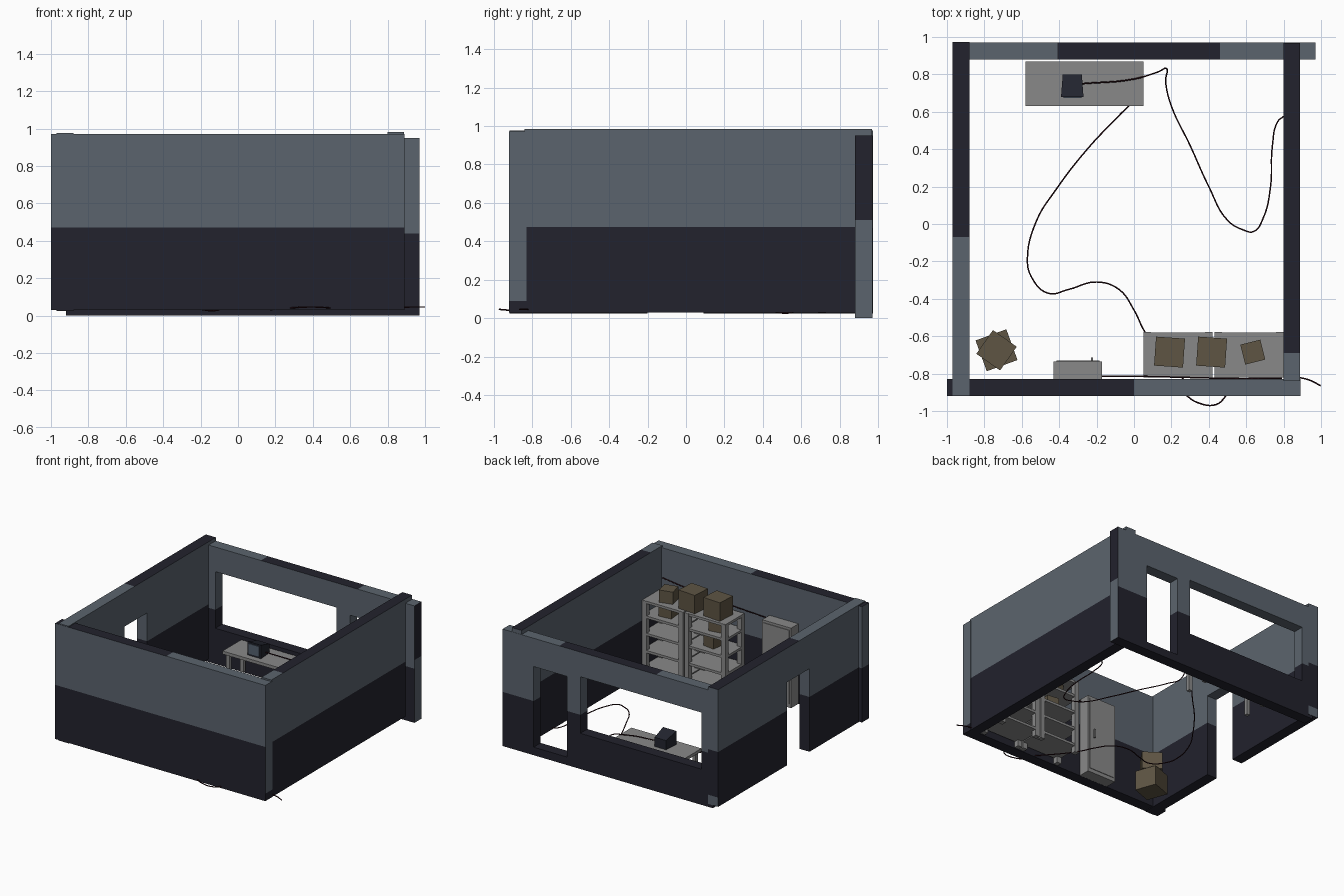
import bpy
import bmesh
import math
from mathutils import Matrix, Vector

cube = bpy.data.objects.get("Cube")
if cube:
    bpy.data.objects.remove(cube, do_unlink=True)


def material(name, rgb):
    m = bpy.data.materials.new(name)
    m.use_nodes = True
    m.diffuse_color = (*rgb, 1)
    m.node_tree.nodes["Principled BSDF"].inputs["Base Color"].default_value = (*rgb, 1)
    return m


DARK = material("dark wall paint", (0.016, 0.016, 0.026))
LIGHT = material("blue grey wall paint", (0.105, 0.127, 0.155))
GREY = material("grey metal", (0.25, 0.25, 0.25))
BROWN = material("cardboard", (0.112, 0.090, 0.057))
CASE = material("monitor case", (0.016, 0.018, 0.028))
SCREEN = material("screen glass", (0.09, 0.12, 0.16))
CABLE = material("dark red cable", (0.022, 0.004, 0.007))


def finish(name, bm, mats):
    bmesh.ops.recalc_face_normals(bm, faces=bm.faces)
    mesh = bpy.data.meshes.new(name)
    bm.to_mesh(mesh)
    bm.free()
    for m in mats:
        mesh.materials.append(m)
    obj = bpy.data.objects.new(name, mesh)
    bpy.context.collection.objects.link(obj)
    return obj


def boxes(name, spans, mat, turn=0):
    """One object made of boxes, each given as (x0, x1, y0, y1, z0, z1)."""
    bm = bmesh.new()
    for x0, x1, y0, y1, z0, z1 in spans:
        centre = Vector((x0 + x1, y0 + y1, z0 + z1)) / 2
        place = (Matrix.Translation(centre) @ Matrix.Rotation(math.radians(turn), 4, "Z")
                 @ Matrix.Diagonal((x1 - x0, y1 - y0, z1 - z0, 1)))
        bmesh.ops.create_cube(bm, size=1, matrix=place)
    return finish(name, bm, [mat])


def wall(name, along_x, u_span, v_span, z_span, split, openings, top_light, top_cuts,
         end_light=None, end_cuts=()):
    """Two-tone wall built from a grid of cells, with openings left out."""
    us = sorted({*u_span, *top_cuts, *(u for o in openings for u in o[:2])})
    zs = sorted({*z_span, split, *end_cuts, *(z for o in openings for z in o[2:])})
    zs = [z for z in zs if z_span[0] <= z <= z_span[1]]
    nu, nz = len(us) - 1, len(zs) - 1
    bm = bmesh.new()

    def solid(i, j):
        if not (0 <= i < nu and 0 <= j < nz):
            return False
        u, z = (us[i] + us[i + 1]) / 2, (zs[j] + zs[j + 1]) / 2
        return not any(a < u < b and c < z < d for a, b, c, d in openings)

    def quad(corners, light):
        pts = [(u, v, z) if along_x else (v, u, z) for u, v, z in corners]
        bm.faces.new([bm.verts.new(p) for p in pts]).material_index = int(light)

    v0, v1 = v_span
    for i in range(nu):
        for j in range(nz):
            if not solid(i, j):
                continue
            a, b, c, d = us[i], us[i + 1], zs[j], zs[j + 1]
            mid_u, mid_z = (a + b) / 2, (c + d) / 2
            light = mid_z > split
            for v in v_span:
                quad([(a, v, c), (b, v, c), (b, v, d), (a, v, d)], light)
            for u, step in ((a, -1), (b, 1)):
                if not solid(i + step, j):
                    lit = light
                    if end_light and u == u_span[1]:
                        lit = end_light(mid_z)
                    quad([(u, v0, c), (u, v1, c), (u, v1, d), (u, v0, d)], lit)
            for z, step in ((c, -1), (d, 1)):
                if not solid(i, j + step):
                    lit = top_light(mid_u) if z == z_span[1] else light
                    quad([(a, v0, z), (b, v0, z), (b, v1, z), (a, v1, z)], lit)
    bmesh.ops.remove_doubles(bm, verts=bm.verts, dist=1e-4)
    return finish(name, bm, [DARK, LIGHT])


def cable(name, points):
    curve = bpy.data.curves.new(name, "CURVE")
    curve.dimensions = "3D"
    curve.bevel_depth = 0.004
    curve.bevel_resolution = 1
    curve.resolution_u = 6
    spline = curve.splines.new("BEZIER")
    spline.bezier_points.add(len(points) - 1)
    for knot, p in zip(spline.bezier_points, points):
        knot.co = p
        knot.handle_left_type = knot.handle_right_type = "AUTO"
    curve.materials.append(CABLE)
    obj = bpy.data.objects.new(name, curve)
    bpy.context.collection.objects.link(obj)


# Room walls
wall("front_wall", True, (-1, 0.89), (-0.92, -0.83), (0.03, 0.97), 0.47, [],
     lambda u: u > 0, [0], lambda z: z > 0.09, [0.09])
wall("back_wall", True, (-0.92, 0.97), (0.88, 0.97), (0, 0.95), 0.44,
     [(-0.82, 0.27, 0.29, 0.75), (0.39, 0.69, 0.065, 0.72)],
     lambda u: u < -0.41 or u > 0.46, [-0.41, 0.46], lambda z: z < 0.51, [0.51])
wall("right_wall", False, (-0.84, 0.968), (0.8, 0.888), (0.03, 0.983), 0.475, [],
     lambda u: u < -0.69, [-0.69])
wall("left_wall", False, (-0.918, 0.972), (-0.97, -0.88), (0.025, 0.977), 0.47,
     [(-0.2, 0.09, 0.025, 0.70)], lambda u: u < -0.07, [-0.07],
     lambda z: z > 0.47 or z < 0.1, [0.1])

# Desk
desk = [(-0.58, 0.05, 0.63, 0.87, 0.24, 0.265)]
for x in (-0.56, 0.0):
    for y in (0.645, 0.825):
        desk.append((x, x + 0.03, y, y + 0.03, 0.03, 0.24))
boxes("desk", desk, GREY)

# Monitor with a tapered back and a thin screen plate
monitor = boxes("monitor", [(-0.39, -0.27, 0.68, 0.80, 0.265, 0.375)], CASE)
for v in monitor.data.vertices:
    if v.co.y > 0.75:
        v.co.x = -0.33 + (v.co.x + 0.33) * 0.85
        if v.co.z > 0.3:
            v.co.z -= 0.035
boxes("monitor_screen", [(-0.378, -0.282, 0.675, 0.681, 0.28, 0.362)], SCREEN)

# Two storage racks side by side
for side, x0 in (("left", 0.43), ("right", 0.05)):
    x1 = x0 + 0.37
    rack = [(x0, x1, -0.82, -0.58, z, z + 0.02) for z in (0.08, 0.22, 0.36, 0.50, 0.62)]
    for x in (x0, x1 - 0.04):
        for y in (-0.822, -0.618):
            rack.append((x, x + 0.04, y, y + 0.04, 0.03, 0.638))
    boxes(side + "_rack", rack, GREY)

# Cabinet with a raised door and handle
boxes("cabinet", [(-0.43, -0.17, -0.829, -0.735, 0.03, 0.68)], GREY)
boxes("cabinet_door", [(-0.415, -0.185, -0.735, -0.73, 0.06, 0.66)], GREY)
boxes("cabinet_handle", [(-0.23, -0.218, -0.73, -0.715, 0.33, 0.40)], GREY)

# Cardboard boxes: centre x, centre y, base, width, height, turn
cartons = [(0.19, -0.685, 0.64, 0.155, 0.15, -4), (0.415, -0.685, 0.64, 0.155, 0.15, -4),
           (0.635, -0.685, 0.64, 0.11, 0.10, 14), (0.20, -0.69, 0.52, 0.10, 0.09, 10),
           (0.64, -0.69, 0.52, 0.11, 0.09, 5), (0.24, -0.69, 0.38, 0.10, 0.09, -8),
           (-0.735, -0.675, 0.03, 0.175, 0.16, 20), (-0.735, -0.675, 0.19, 0.155, 0.14, 55)]
for i, (x, y, z, w, h, turn) in enumerate(cartons):
    r = w / 2
    boxes("carton_%d" % (i + 1), [(x - r, x + r, y - r, y + r, z, z + h)], BROWN, turn)

# Cables on the floor, along the wall and outside
F = 0.04
cable("monitor_cable", [(-0.28, 0.75, 0.29), (0, 0.775, 0.275), (0.12, 0.81, 0.25),
                        (0.175, 0.83, 0.15), (0.17, 0.75, F), (0.2, 0.63, F), (0.3, 0.42, F),
                        (0.4, 0.2, F), (0.5, 0.02, F), (0.58, -0.03, F), (0.64, -0.04, F),
                        (0.69, 0.03, F), (0.73, 0.2, F), (0.74, 0.42, F), (0.77, 0.55, F),
                        (0.8, 0.575, F)])
cable("floor_cable", [(-0.01, 0.66, 0.25), (-0.03, 0.63, 0.1), (-0.08, 0.58, F),
                      (-0.25, 0.4, F), (-0.42, 0.18, F), (-0.52, 0.02, F), (-0.57, -0.19, F),
                      (-0.55, -0.28, F), (-0.46, -0.37, F), (-0.35, -0.35, F), (-0.2, -0.31, F),
                      (-0.08, -0.35, F), (0, -0.46, F), (0.06, -0.58, F), (0.28, -0.85, F)])
cable("wall_cable", [(-0.18, -0.815, 0.66), (0.05, -0.815, 0.67), (0.27, -0.82, 0.68),
                     (0.55, -0.826, 0.70), (0.79, -0.824, 0.73)])
cable("outside_loop_cable", [(0.27, -0.91, F), (0.34, -0.955, 0.045), (0.44, -0.965, 0.045),
                             (0.5, -0.91, F)])
cable("outside_end_cable", [(0.88, -0.82, 0.045), (0.94, -0.835, 0.046), (0.998, -0.865, 0.046)])
